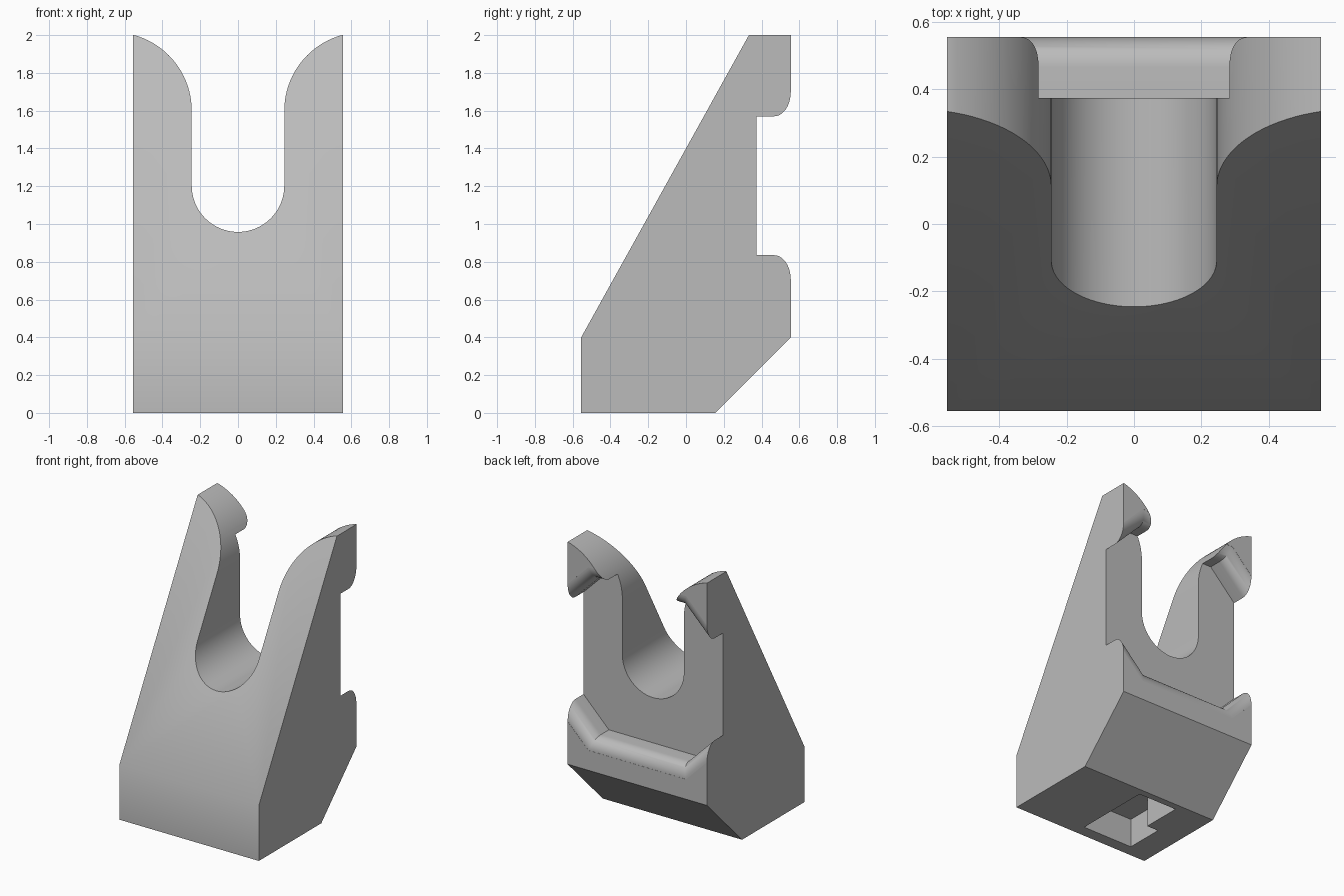
import bpy, bmesh, math

if "Cube" in bpy.data.objects:
    bpy.data.objects.remove(bpy.data.objects["Cube"])

HALF = 0.555
grey = bpy.data.materials.new("plain grey")
grey.diffuse_color = (0.5, 0.5, 0.5, 1)
grey.use_nodes = True
grey.node_tree.nodes["Principled BSDF"].inputs["Base Color"].default_value = grey.diffuse_color


def loft(name, rings):
    """Closed solid through a list of rings with equal point counts."""
    bm = bmesh.new()
    loops = [[bm.verts.new(p) for p in ring] for ring in rings]
    n = len(loops[0])
    for a, b in zip(loops, loops[1:]):
        for i in range(n):
            j = (i + 1) % n
            bm.faces.new((a[i], a[j], b[j], b[i]))
    bm.faces.new(loops[0])
    bm.faces.new(loops[-1])
    bmesh.ops.recalc_face_normals(bm, faces=bm.faces[:])
    mesh = bpy.data.meshes.new(name)
    bm.to_mesh(mesh)
    bm.free()
    ob = bpy.data.objects.new(name, mesh)
    bpy.context.collection.objects.link(ob)
    mesh.materials.append(grey)
    return ob


def arc(cx, cz, r, a0, a1, n):
    angles = [math.radians(a0 + (a1 - a0) * i / n) for i in range(n + 1)]
    return [(cx + r * math.cos(a), cz + r * math.sin(a)) for a in angles]


# Wedge body: side profile extruded across x
side = [(-HALF, 0), (0.155, 0), (HALF, 0.4), (HALF, 2), (0.333, 2), (-HALF, 0.4)]
body = loft("wedge_body", [[(x, y, z) for y, z in side] for x in (-HALF, HALF)])

# U slot with flared mouth: front profile mirrored, cut through in y
half = arc(0, 1.203, 0.245, -90, 0, 20) + arc(0.66, 1.6, 0.415, 180, 90, 24) + [(0.66, 2.3)]
front = half + [(-x, z) for x, z in reversed(half[1:])]
slot = loft("slot_cutter", [[(x, y, z) for x, z in front] for y in (-1, 1)])


# Back pocket: chamfered opening whose rim rounds outwards
def pocket_ring(y, d):
    h, s, far, zc = 0.57 + d, 0.9225 + d * math.sqrt(2), 0.7, 1.2025
    q = [(s - h, h), (far, s - far)]
    pts = q + [(x, -z) for x, z in reversed(q)]
    pts += [(-x, -z) for x, z in q] + [(-x, z) for x, z in reversed(q)]
    return [(x, y, zc + z) for x, z in pts]


R = 0.089
rings = [pocket_ring(0.374, 0)]
for i in range(13):
    a = math.pi / 2 * i / 12
    rings.append(pocket_ring(0.465 + R * math.sin(a), R * (1 - math.cos(a))))
rings.append(pocket_ring(0.7, R))
pocket = loft("pocket_cutter", rings)

# L-shaped socket in the underside
ell = [(0.04, -0.468), (0.04, 0.105), (-0.272, 0.105),
       (-0.272, -0.187), (-0.365, -0.187), (-0.365, -0.468)]
socket = loft("socket_cutter", [[(x, y, z) for x, y in ell] for z in (-0.2, 0.21)])

# Cut the shapes out of the body
bpy.context.view_layer.objects.active = body
for cutter in (slot, pocket, socket):
    cutter.hide_render = True
    mod = body.modifiers.new("cut", 'BOOLEAN')
    mod.operation, mod.solver, mod.object = 'DIFFERENCE', 'EXACT', cutter
    bpy.ops.object.modifier_apply(modifier=mod.name)
    bpy.data.objects.remove(cutter)

bpy.ops.object.select_all(action='DESELECT')
body.select_set(True)
bpy.ops.object.shade_smooth_by_angle(angle=math.radians(30))
